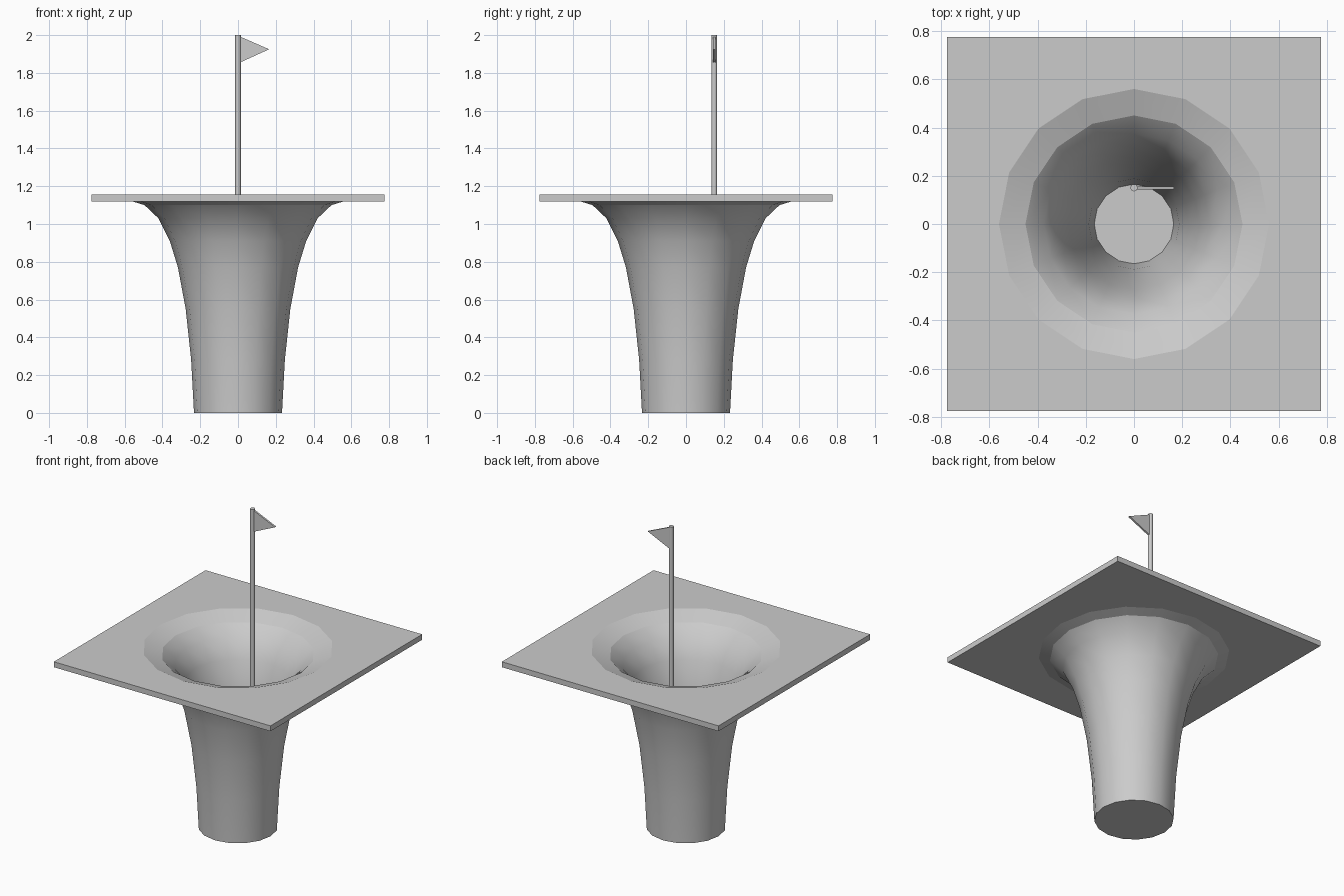
import bpy, bmesh, math

if "Cube" in bpy.data.objects:
    bpy.data.objects.remove(bpy.data.objects["Cube"])

SIDES = 16
FLOOR = 0.04


def finish(name, bm, smooth=True):
    bmesh.ops.recalc_face_normals(bm, faces=bm.faces[:])
    me = bpy.data.meshes.new(name)
    bm.to_mesh(me)
    bm.free()
    ob = bpy.data.objects.new(name, me)
    bpy.context.collection.objects.link(ob)
    if smooth:
        bpy.ops.object.select_all(action='DESELECT')
        ob.select_set(True)
        bpy.context.view_layer.objects.active = ob
        bpy.ops.object.shade_smooth_by_angle(angle=math.radians(30))
    return ob


def ring(bm, r, z, square=False):
    verts = []
    for i in range(SIDES):
        a = 2 * math.pi * i / SIDES
        c, s = math.cos(a), math.sin(a)
        k = r / max(abs(c), abs(s)) if square else r
        verts.append(bm.verts.new((c * k, s * k, z)))
    return verts


# Putting green: square plate with a flared funnel cup, one closed skin
inner = [(0.165, FLOOR), (0.188, 0.29), (0.228, 0.56), (0.272, 0.785),
         (0.315, 0.935), (0.375, 1.05), (0.45, 1.115), (0.56, 1.155)]
outer = [(0.56, 1.12), (0.495, 1.10), (0.421, 1.03), (0.361, 0.91),
         (0.318, 0.77), (0.277, 0.55), (0.248, 0.28), (0.233, 0.0)]
bm = bmesh.new()
rings = [ring(bm, r, z) for r, z in inner]
rings += [ring(bm, 0.775, 1.155, True), ring(bm, 0.775, 1.12, True)]
rings += [ring(bm, r, z) for r, z in outer]
for a, b in zip(rings, rings[1:]):
    for i in range(SIDES):
        j = (i + 1) % SIDES
        bm.faces.new((a[i], a[j], b[j], b[i]))
bm.faces.new(rings[0])
bm.faces.new(rings[-1])
# Creases where the lip meets the plate and the cup wall
for k in (6, 7, 10, 11):
    for i in range(SIDES):
        bm.edges.get((rings[k][i], rings[k][(i + 1) % SIDES])).smooth = False
finish("green_with_cup", bm)

# Flag pole standing against the back of the cup
bpy.ops.mesh.primitive_cylinder_add(vertices=12, radius=0.015, depth=2.0 - FLOOR,
                                    location=(0, 0.15, (2.0 + FLOOR) / 2))
pole = bpy.context.object
pole.name = "flag_pole"
bpy.ops.object.shade_smooth_by_angle(angle=math.radians(35))

# Triangular pennant
bm = bmesh.new()
tri = [(0.0, 1.997), (0.165, 1.925), (0.0, 1.85)]
front = [bm.verts.new((x, 0.144, z)) for x, z in tri]
back = [bm.verts.new((x, 0.156, z)) for x, z in tri]
bm.faces.new(front)
bm.faces.new(back[::-1])
for i in range(3):
    j = (i + 1) % 3
    bm.faces.new((front[i], front[j], back[j], back[i]))
finish("pennant", bm, smooth=False)
